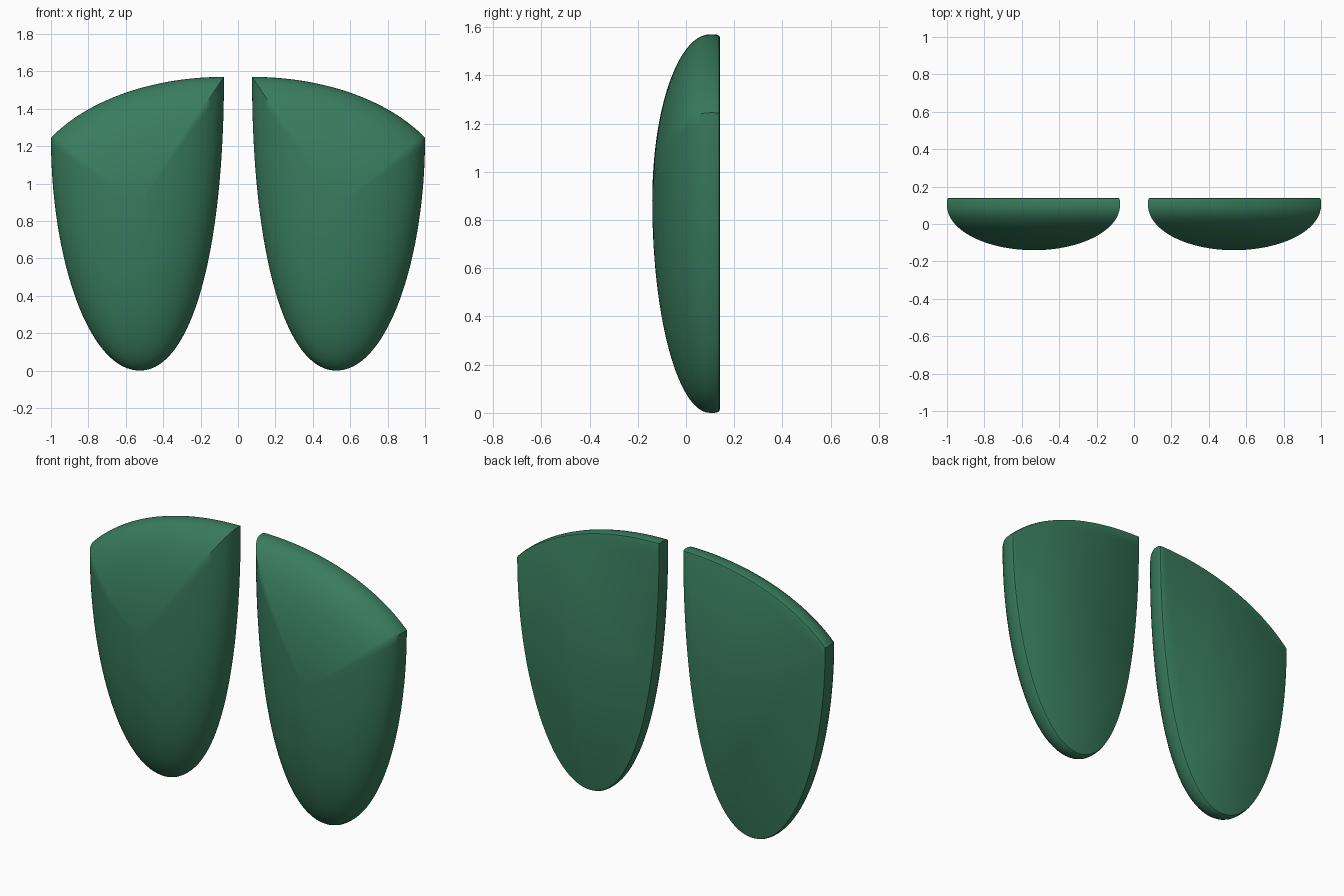
import bpy, bmesh, math
from mathutils import Vector
from mathutils.geometry import interpolate_bezier

if "Cube" in bpy.data.objects:
    bpy.data.objects.remove(bpy.data.objects["Cube"])

# Green material
green = bpy.data.materials.new("green")
green.diffuse_color = (0.04, 0.2, 0.11, 1)
green.use_nodes = True
green.node_tree.nodes["Principled BSDF"].inputs["Base Color"].default_value = green.diffuse_color

# Shield outline in (x, z): top edge, outer side, inner side
CURVES = [
    ((0.075, 1.57), (0.45, 1.57), (0.80, 1.45), (1.0, 1.245)),
    ((1.0, 1.245), (1.0, 0.60), (0.80, 0.0), (0.525, 0.0)),
    ((0.525, 0.0), (0.25, 0.0), (0.075, 0.63), (0.075, 1.57)),
]
outline = []
for c in CURVES:
    outline += interpolate_bezier(*[Vector((x, z, 0)) for x, z in c], 49)[:-1]
CX, CZ = 0.535, 0.88

# Section from flat back to domed front: (outline scale, y)
SECTION = [(0.983, 0.14), (0.993, 0.137), (0.998, 0.128), (1.0, 0.115)]
STEPS = 22
SECTION += [(math.cos(a), 0.10 - 0.24 * math.sin(a))
            for a in (i / STEPS * math.pi / 2 for i in range(STEPS))]


def shield(name, side):
    bm = bmesh.new()
    rings = [[bm.verts.new((side * (CX + (p.x - CX) * s), y, CZ + (p.y - CZ) * s))
              for p in outline] for s, y in SECTION]
    n = len(outline)
    for a, b in zip(rings, rings[1:]):
        for i in range(n):
            j = (i + 1) % n
            bm.faces.new((a[i], a[j], b[j], b[i]))
    bm.faces.new(rings[0])
    tip = bm.verts.new((side * CX, -0.14, CZ))
    for i in range(n):
        bm.faces.new((rings[-1][i], rings[-1][(i + 1) % n], tip))
    bmesh.ops.recalc_face_normals(bm, faces=bm.faces)
    mesh = bpy.data.meshes.new(name)
    bm.to_mesh(mesh)
    bm.free()
    mesh.materials.append(green)
    ob = bpy.data.objects.new(name, mesh)
    bpy.context.collection.objects.link(ob)
    bpy.ops.object.select_all(action='DESELECT')
    ob.select_set(True)
    bpy.context.view_layer.objects.active = ob
    bpy.ops.object.shade_smooth_by_angle(angle=math.radians(40))


# Mirrored pair
shield("right_shield", 1)
shield("left_shield", -1)
